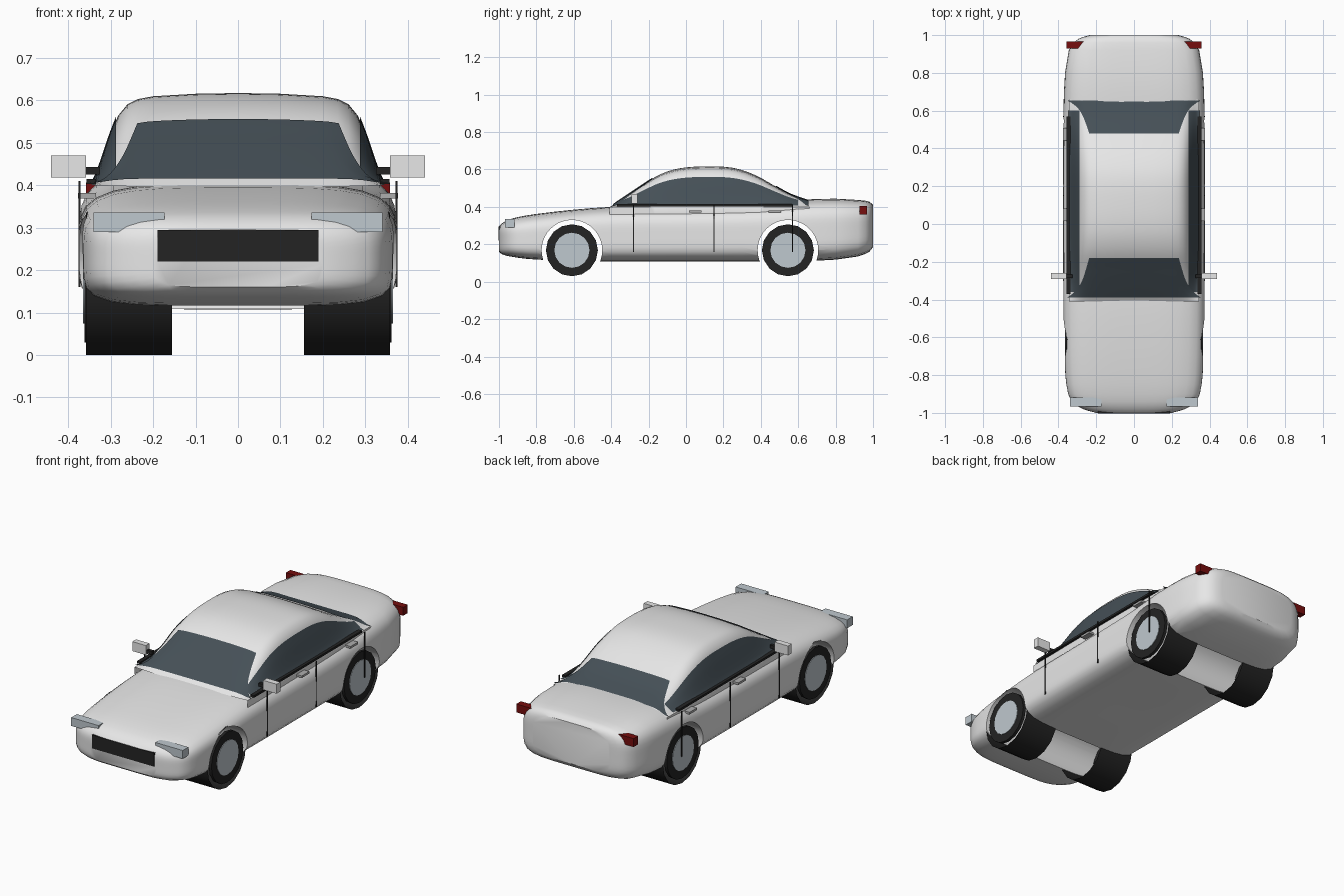
import bpy, bmesh, math
from mathutils import Vector, Matrix

old = bpy.data.objects.get("Cube")
if old:
    bpy.data.objects.remove(old, do_unlink=True)


def material(name, r, g, b, rough=0.5):
    m = bpy.data.materials.new(name)
    m.use_nodes = True
    m.diffuse_color = (r, g, b, 1)
    bsdf = m.node_tree.nodes["Principled BSDF"]
    bsdf.inputs["Base Color"].default_value = (r, g, b, 1)
    bsdf.inputs["Roughness"].default_value = rough
    return m


PAINT = material("light_paint", 0.8, 0.8, 0.8)
GLASS = material("dark_glass", 0.06, 0.08, 0.095)
BLACK = material("black_rubber", 0.017, 0.017, 0.017)
SILVER = material("silver", 0.52, 0.58, 0.62)
GREY = material("handle_grey", 0.42, 0.42, 0.42)
RED = material("tail_red", 0.18, 0.004, 0.004)


def finish(name, bm, mat, smooth=True):
    mesh = bpy.data.meshes.new(name)
    bm.to_mesh(mesh)
    bm.free()
    mesh.materials.append(mat)
    ob = bpy.data.objects.new(name, mesh)
    bpy.context.collection.objects.link(ob)
    if smooth:
        smooth_object(ob)
    return ob


def smooth_object(ob):
    bpy.ops.object.select_all(action="DESELECT")
    ob.select_set(True)
    bpy.context.view_layer.objects.active = ob
    bpy.ops.object.shade_smooth_by_angle(angle=math.radians(35))


def grid(name, rows, mat, closed=False):
    """Skin over rows of points; closed rows also get end caps."""
    bm = bmesh.new()
    vs = [[bm.verts.new(p) for p in row] for row in rows]
    n = len(rows[0])
    for a, b in zip(vs, vs[1:]):
        for i in range(n if closed else n - 1):
            j = (i + 1) % n
            bm.faces.new((a[i], a[j], b[j], b[i]))
    if closed:
        bm.faces.new(vs[0])
        bm.faces.new(vs[-1])
    bmesh.ops.recalc_face_normals(bm, faces=bm.faces)
    middle = Vector((0, 0.1, 0.2))
    if sum((f.calc_center_median() - middle).dot(f.normal) for f in bm.faces) < 0:
        bmesh.ops.reverse_faces(bm, faces=bm.faces)
    return finish(name, bm, mat)


def box(name, x, y, z, mat):
    bm = bmesh.new()
    bmesh.ops.create_cube(bm, size=1)
    for v in bm.verts:
        v.co = [(lo + hi) / 2 + c * (hi - lo) for c, (lo, hi) in zip(v.co, (x, y, z))]
    return finish(name, bm, mat, False)


def pair(name, x, y, z, mat):
    box("left_" + name, x, y, z, mat)
    box("right_" + name, (-x[1], -x[0]), y, z, mat)


def cylinder(name, r, x0, x1, y, z, mat, sides=16, caps=True):
    bm = bmesh.new()
    bmesh.ops.create_cone(bm, cap_ends=caps, segments=sides, radius1=r, radius2=r, depth=abs(x1 - x0))
    place = Matrix.Translation(((x0 + x1) / 2, y, z)) @ Matrix.Rotation(math.pi / 2, 4, "Y")
    bmesh.ops.transform(bm, matrix=place, verts=bm.verts)
    return finish(name, bm, mat)


def curve(points, t):
    """Smooth interpolation of tuples keyed by their first value."""
    t = min(max(t, points[0][0]), points[-1][0])
    i = max(k for k in range(len(points) - 1) if points[k][0] <= t)
    p, q = points[i], points[i + 1]
    before, after = points[max(i - 1, 0)], points[min(i + 2, len(points) - 1)]
    h = q[0] - p[0]
    s = (t - p[0]) / h
    out = []
    for k in range(1, len(p)):
        m0 = (q[k] - before[k]) / (q[0] - before[0]) * h
        m1 = (after[k] - p[k]) / (after[0] - p[0]) * h
        out.append((2*s**3 - 3*s*s + 1) * p[k] + (s**3 - 2*s*s + s) * m0
                   + (3*s*s - 2*s**3) * q[k] + (s**3 - s*s) * m1)
    return out


def steps(a, b, n):
    return [a + (b - a) * i / n for i in range(n + 1)]


# Lower body: y, half width, bottom, top
STATIONS = [(-1, .2, .16, .295), (-.98, .27, .145, .315), (-.94, .33, .135, .335),
            (-.85, .358, .122, .355), (-.65, .37, .112, .38), (-.4, .374, .108, .4),
            (0, .375, .108, .405), (.4, .375, .108, .415), (.62, .373, .11, .438),
            (.8, .365, .118, .444), (.92, .345, .135, .437), (.98, .295, .16, .428),
            (1, .235, .185, .41)]


def body_ring(y):
    w, lo, hi = curve(STATIONS, y)
    ring = []
    for i in range(48):
        a = 2 * math.pi * (i + .5) / 48
        c, s = math.cos(a), math.sin(a)
        n = 4 if s > 0 else 5.5
        k = (abs(c) ** n + abs(s) ** n) ** (-1 / n)
        ring.append((w * c * k, y, (lo + hi) / 2 + (hi - lo) / 2 * s * k))
    return ring


ys = sorted({s[0] for s in STATIONS} | {-.99, -.96, -.9, .96, .99} | set(steps(-.8, .8, 16)))
ys = [y for i, y in enumerate(ys) if i == 0 or y - ys[i - 1] > .004]
body = grid("body", [body_ring(y) for y in ys], PAINT, closed=True)

# Wheel arches cut right through
AXLES = {"front": -.61, "rear": .545}
for label, y in AXLES.items():
    cutter = cylinder(label + "_arch_cutter", .162, -.6, .6, y, .168, PAINT, 40)
    cutter.hide_render = True
    mod = body.modifiers.new("arch", "BOOLEAN")
    mod.operation, mod.solver, mod.object = "DIFFERENCE", "EXACT", cutter
    bpy.context.view_layer.objects.active = body
    bpy.ops.object.modifier_apply(modifier=mod.name)
    bpy.data.objects.remove(cutter, do_unlink=True)
smooth_object(body)

# Cabin: roof line along y, and cross-section as x against relative height
ROOF = [(-.41, .397), (-.34, .445), (-.245, .508), (-.14, .573), (-.03, .607), (.13, .617),
        (.26, .607), (.37, .57), (.475, .512), (.556, .468), (.66, .43)]
SECTION = [(0, 1), (.1, .992), (.2, .965), (.235, .935), (.26, .88), (.283, .75),
           (.3, .55), (.318, .3), (.332, .12), (.345, 0)]
BASE = .4


def rise(y):
    return curve(ROOF, y)[0] - BASE


def height_at(x, y):
    return BASE + rise(y) * curve(SECTION, abs(x))[0]


def side_at(t):
    for (x0, t0), (x1, t1) in zip(SECTION, SECTION[1:]):
        if t >= t1:
            return x0 + (x1 - x0) * (t0 - t) / (t0 - t1)


def cabin_row(y):
    half = [(x, BASE + rise(y) * t) for x, t in SECTION] + [(.345, .36)]
    return [(-x, y, z) for x, z in reversed(half)] + [(x, y, z) for x, z in half[1:]]


grid("cabin", [cabin_row(y) for y in steps(-.41, .66, 44)], PAINT)


# Front and rear screens widen toward their lower edge
def screen(name, top, bottom):
    rows = []
    for k in steps(0, 1, 14):
        y = top + (bottom - top) * k
        w = .237 + .06 * k + .058 * k ** 5
        rows.append([(u * w, y, height_at(u * w, y) + .005) for u in steps(-1, 1, 24)])
    grid(name, rows, GLASS)


screen("windscreen", -.18, -.39)
screen("rear_window", .48, .655)

# Side windows follow the cabin cross-section
for label, s in (("left", 1), ("right", -1)):
    grid(label + "_side_window",
         [[(s * (side_at(t) + .004), y, max(.408, BASE + rise(y) * t)) for t in steps(.03, .74, 9)]
          for y in steps(-.36, .6, 36)], GLASS)

# Belt trim, door seams, handles and mirrors
pair("belt_trim", (.335, .357), (-.37, .57), (.403, .415), BLACK)
for i, y in enumerate((-.28, .15, .57)):
    pair("door_seam_%d" % i, (.371, .376), (y - .003, y + .003), (.16, .41), BLACK)
for label, y in (("front", .05), ("rear", .475)):
    pair(label + "_door_handle", (.335, .377), (y - .033, y + .033), (.369, .381), GREY)
pair("mirror", (.358, .44), (-.292, -.26), (.418, .47), PAINT)
pair("mirror_stem", (.325, .362), (-.285, -.267), (.425, .443), BLACK)

# Lights and grille
pair("headlight", (.173, .34), (-.967, -.918), (.29, .336), SILVER)
pair("tail_light", (.26, .358), (.928, .967), (.36, .406), RED)
box("grille", (-.19, .19), (-1.002, -.97), (.22, .294), BLACK)

# Wheels: open tread tube, sidewall disc and hub plate
for end, y in AXLES.items():
    for label, s in (("left", 1), ("right", -1)):
        name = end + "_" + label
        cylinder(name + "_tread", .168, s * .155, s * .358, y, .168, BLACK, caps=False)
        cylinder(name + "_sidewall", .139, s * .345, s * .362, y, .168, BLACK)
        cylinder(name + "_hub", .094, s * .35, s * .365, y, .168, SILVER)
